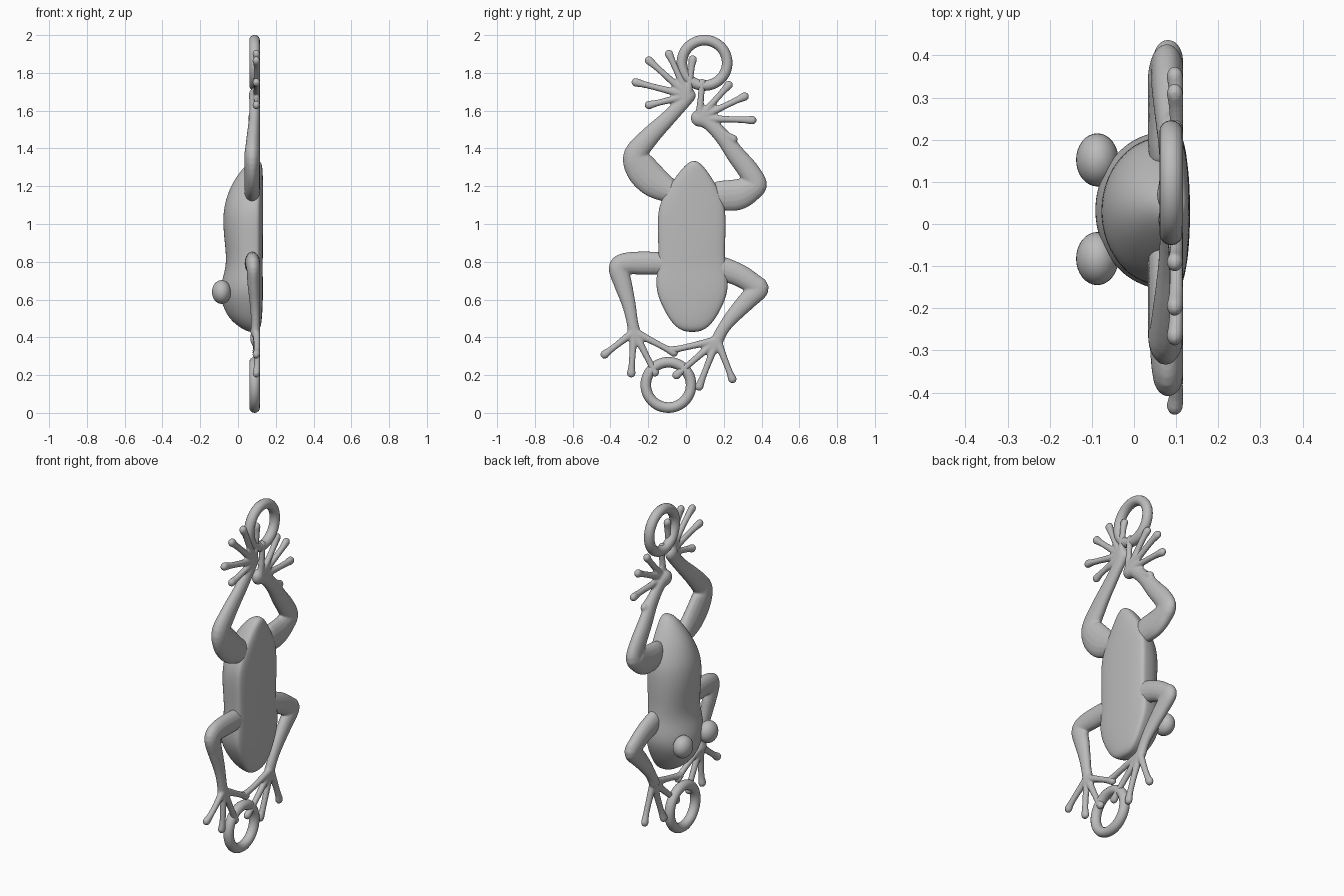
import bpy
import bmesh
from math import sin, cos, pi
from mathutils import Vector

cube = bpy.data.objects.get("Cube")
if cube:
    bpy.data.objects.remove(cube, do_unlink=True)

grey = bpy.data.materials.new("plain grey")
grey.use_nodes = True
colour = (0.5, 0.5, 0.5, 1)
grey.diffuse_color = colour
grey.node_tree.nodes["Principled BSDF"].inputs["Base Color"].default_value = colour


def add_object(name, bm):
    bmesh.ops.recalc_face_normals(bm, faces=bm.faces)
    for f in bm.faces:
        f.smooth = True
    mesh = bpy.data.meshes.new(name)
    bm.to_mesh(mesh)
    bm.free()
    mesh.materials.append(grey)
    obj = bpy.data.objects.new(name, mesh)
    bpy.context.collection.objects.link(obj)
    return obj


def loft(bm, rings):
    """Skin a list of closed rings and cap both ends."""
    loops = [[bm.verts.new(p) for p in ring] for ring in rings]
    n = len(loops[0])
    for a, b in zip(loops, loops[1:]):
        for i in range(n):
            j = (i + 1) % n
            bm.faces.new((a[i], a[j], b[j], b[i]))
    bm.faces.new(loops[0])
    bm.faces.new(loops[-1])


def tube(bm, pts, sides=16):
    """Flattened, tapered tube with round ends; pts are (y, z, radius)."""
    pts = [Vector(p) for p in pts]
    # smooth the path and its radius
    path = []
    for i in range(len(pts) - 1):
        p0, p1, p2 = pts[max(i - 1, 0)], pts[i], pts[i + 1]
        p3 = pts[min(i + 2, len(pts) - 1)]
        for k in range(5):
            t = k / 5
            path.append(p1 + (p2 - p0) * t / 2
                        + (2 * p0 - 5 * p1 + 4 * p2 - p3) * t * t / 2
                        + (3 * p1 - p0 - 3 * p2 + p3) * t ** 3 / 2)
    path.append(pts[-1])
    # round both ends
    start = (path[0] - path[1]).xy.normalized()
    end = (path[-1] - path[-2]).xy.normalized()

    def cap(p, d):
        return [Vector((p.x + d.x * p.z * sin(a), p.y + d.y * p.z * sin(a), p.z * cos(a)))
                for a in (0.4, 0.8, 1.15, 1.45)]
    path = cap(path[0], start)[::-1] + path + cap(path[-1], end)
    base = [pts[0].z] * 4 + [p.z for p in path[4:-4]] + [pts[-1].z] * 4
    rings = []
    for i, p in enumerate(path):
        d = (path[min(i + 1, len(path) - 1)] - path[max(i - 1, 0)]).xy.normalized()
        deep = min(base[i] * 0.55 + 0.007, 0.042)
        rx = deep * p.z / base[i]
        rings.append([(0.117 - deep + rx * sin(a), p.x - d.y * p.z * cos(a), p.y + d.x * p.z * cos(a))
                      for a in (2 * pi * k / sides for k in range(sides))])
    loft(bm, rings)


def limb(name, path, tips):
    """Leg path and splayed toes, merged into one soft skin."""
    bm = bmesh.new()
    tube(bm, path)
    root = Vector(path[-1]).xy
    for tip in tips:
        tip = Vector(tip)
        mid = root.lerp(tip, 0.5)
        neck = root.lerp(tip, 0.82)
        tube(bm, [(*root, 0.024), (*mid, 0.018), (*neck, 0.018), (*tip, 0.024)], 12)
    obj = add_object(name, bm)
    remesh = obj.modifiers.new("merge", 'REMESH')
    remesh.mode = 'VOXEL'
    remesh.voxel_size = 0.006
    remesh.use_smooth_shade = True
    soften = obj.modifiers.new("soften", 'SMOOTH')
    soften.factor = 0.5
    soften.iterations = 5


# Body: flat belly towards +x, domed back towards -x
# each row: height, centre y, half width, back x, belly x, ridge sharpness
sections = [
    (0.428, 0.033, 0.03, 0.06, 0.10, 1), (0.445, 0.033, 0.075, 0.02, 0.118, 1),
    (0.49, 0.033, 0.118, -0.04, 0.126, 1), (0.55, 0.033, 0.152, -0.076, 0.13, 0.95),
    (0.62, 0.033, 0.184, -0.096, 0.132, 0.9), (0.69, 0.032, 0.193, -0.09, 0.132, 0.9),
    (0.77, 0.03, 0.18, -0.064, 0.13, 0.85), (0.85, 0.03, 0.176, -0.064, 0.132, 0.8),
    (0.95, 0.03, 0.18, -0.077, 0.133, 0.85), (1.05, 0.03, 0.181, -0.08, 0.133, 0.95),
    (1.12, 0.033, 0.168, -0.068, 0.133, 1.15), (1.2, 0.037, 0.127, -0.04, 0.133, 1.2),
    (1.27, 0.04, 0.08, 0.005, 0.131, 1.1), (1.315, 0.042, 0.042, 0.045, 0.128, 1),
    (1.334, 0.043, 0.015, 0.08, 0.115, 1)]
rings = []
for z, cy, w, back, belly, ridge in sections:
    seam = max(min(0.09, belly - 0.02), back + 0.01)
    ring = []
    for k in range(32):
        a = 2 * pi * k / 32
        s = sin(a)
        x = seam + (belly - seam) * abs(s) ** 0.6 if s > 0 else seam - (seam - back) * abs(s) ** ridge
        ring.append((x, cy + w * cos(a), z))
    rings.append(ring)
bm = bmesh.new()
loft(bm, rings)
body = add_object("body", bm)
body.modifiers.new("smooth", 'SUBSURF').levels = 2
body.modifiers["smooth"].render_levels = 2

# Eyes
for side, y in (("left", 0.152), ("right", -0.082)):
    bm = bmesh.new()
    bmesh.ops.create_uvsphere(bm, u_segments=32, v_segments=16, radius=0.063)
    eye = add_object(side + "_eye", bm)
    eye.scale.x = 0.8
    eye.location = (-0.087, y, 0.64)

# Hanging rings
for name, y, z in (("top_ring", 0.098, 1.853), ("bottom_ring", -0.093, 0.148)):
    bpy.ops.mesh.primitive_torus_add(major_radius=0.12, minor_radius=0.028, major_segments=48,
                                     minor_segments=16, location=(0.088, y, z), rotation=(0, pi / 2, 0))
    ring = bpy.context.object
    ring.name = name
    ring.data.materials.append(grey)
    bpy.ops.object.shade_smooth()

# Hind legs, reaching up
limb("hind_leg_a",
     [(-0.07, 1.165, 0.06), (-0.17, 1.225, 0.085), (-0.24, 1.30, 0.085), (-0.265, 1.37, 0.064),
      (-0.19, 1.465, 0.052), (-0.1, 1.555, 0.042), (-0.02, 1.64, 0.038), (0.01, 1.68, 0.042)],
     [(-0.265, 1.75), (-0.195, 1.865), (-0.09, 1.90), (0.035, 1.87), (-0.195, 1.63)])
limb("hind_leg_b",
     [(0.185, 1.15, 0.08), (0.27, 1.155, 0.083), (0.34, 1.185, 0.07), (0.37, 1.215, 0.058),
      (0.325, 1.29, 0.056), (0.265, 1.365, 0.05), (0.195, 1.46, 0.042), (0.12, 1.535, 0.038),
      (0.07, 1.56, 0.045)],
     [(0.35, 1.55), (0.31, 1.675), (0.225, 1.735), (0.25, 1.45), (0.085, 1.745)])

# Front legs, reaching down
limb("front_leg_a",
     [(-0.12, 0.79, 0.06), (-0.22, 0.793, 0.062), (-0.32, 0.79, 0.058), (-0.357, 0.765, 0.053),
      (-0.333, 0.68, 0.048), (-0.303, 0.575, 0.037), (-0.285, 0.485, 0.031), (-0.275, 0.43, 0.034)],
     [(-0.43, 0.31), (-0.29, 0.21), (-0.165, 0.215), (-0.065, 0.32)])
limb("front_leg_b",
     [(0.185, 0.765, 0.065), (0.28, 0.73, 0.06), (0.36, 0.68, 0.055), (0.385, 0.655, 0.053),
      (0.33, 0.60, 0.05), (0.255, 0.52, 0.041), (0.2, 0.45, 0.033), (0.165, 0.385, 0.034)],
     [(0.245, 0.18), (0.07, 0.14), (-0.05, 0.2), (-0.08, 0.33)])
